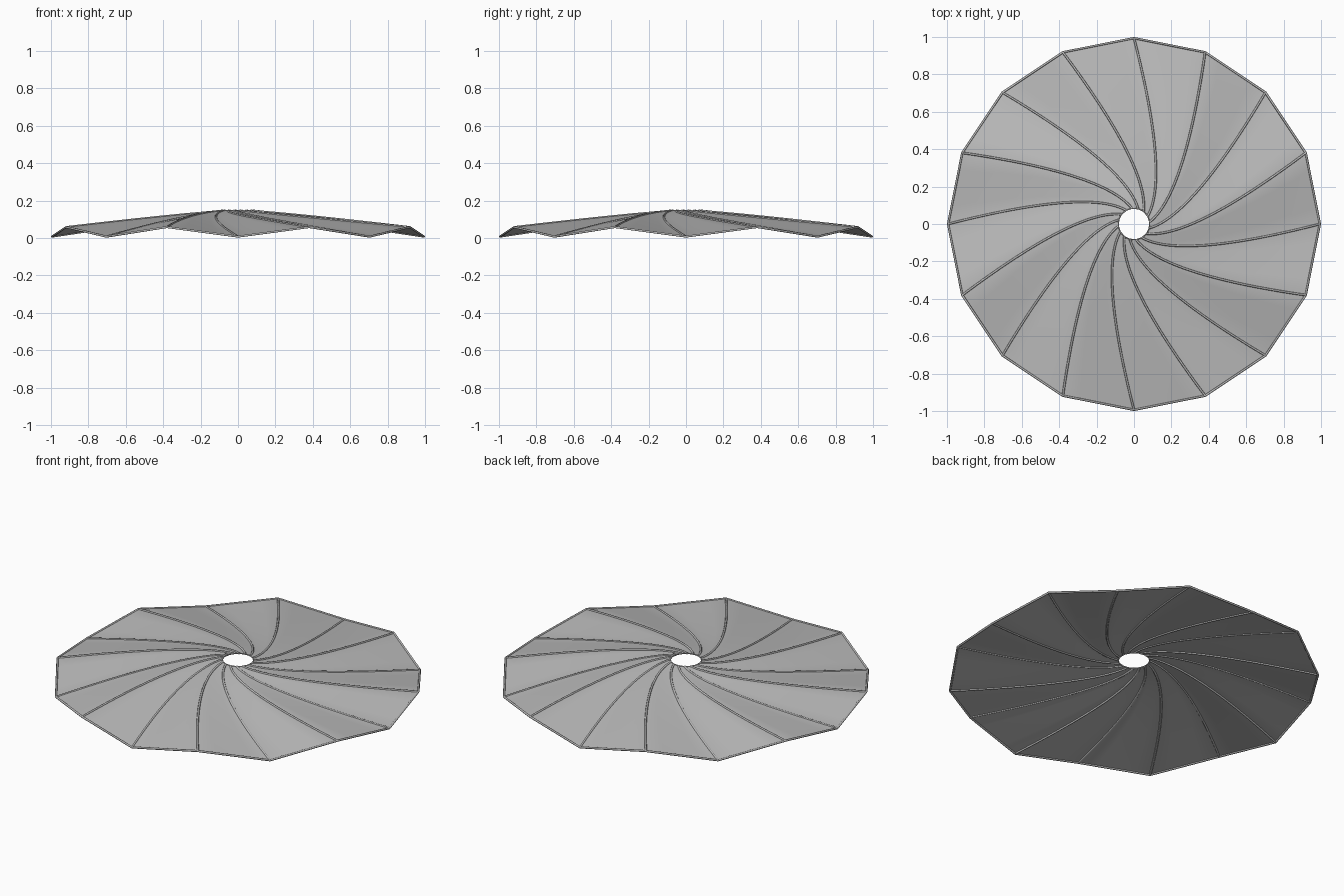
import bpy, bmesh, math
from mathutils import Vector, Matrix

cube = bpy.data.objects.get("Cube")
if cube:
    bpy.data.objects.remove(cube, do_unlink=True)

SIDES, STEPS, COLS = 16, 32, 4
TUBE = 0.006
OUTER = 0.994


def material(name, value):
    mat = bpy.data.materials.new(name)
    mat.use_nodes = True
    colour = (value, value, value, 1)
    mat.diffuse_color = colour
    mat.node_tree.nodes["Principled BSDF"].inputs["Base Color"].default_value = colour
    return mat


grey = material("warm_grey", 0.5)


def rib_point(k, t):
    """Point on spiral rib k, from the rim (t=0) to the hub opening (t=1)."""
    a, b, c = Vector((OUTER, 0, 0)), Vector((0.25, -0.19, 0)), Vector((0.042, -0.073, 0))
    p = a * (1 - t) ** 2 + b * 2 * t * (1 - t) + c * t ** 2
    inner = c.length
    rise = (OUTER - p.length) / (OUTER - inner)
    rim_z = 0.058 if k % 2 else 0.007
    p = Matrix.Rotation(math.tau * k / SIDES, 3, "Z") @ p
    p.z = rim_z + (0.146 - rim_z) * rise
    return p


def add_object(name, data, mat):
    obj = bpy.data.objects.new(name, data)
    bpy.context.collection.objects.link(obj)
    data.materials.append(mat)
    return obj


def tube(name, paths, closed, radius):
    curve = bpy.data.curves.new(name, "CURVE")
    curve.dimensions = "3D"
    curve.bevel_depth = radius
    curve.bevel_resolution = 1
    curve.use_fill_caps = True
    for path in paths:
        spline = curve.splines.new("POLY")
        spline.points.add(len(path) - 1)
        for point, co in zip(spline.points, path):
            point.co = (*co, 1)
        spline.use_cyclic_u = closed
    return add_object(name, curve, grey)


# Pleated canopy: ruled panels spanning neighbouring ribs
bm = bmesh.new()
grid = []
for k in range(SIDES):
    for c in range(COLS):
        grid.append([bm.verts.new(rib_point(k, i / STEPS).lerp(
            rib_point((k + 1) % SIDES, i / STEPS), c / COLS)) for i in range(STEPS + 1)])
for n, row in enumerate(grid):
    following = grid[(n + 1) % len(grid)]
    for i in range(STEPS):
        bm.faces.new((row[i], following[i], following[i + 1], row[i + 1]))
for face in bm.faces:
    face.smooth = True
mesh = bpy.data.meshes.new("canopy")
bm.to_mesh(mesh)
bm.free()
canopy = add_object("canopy", mesh, grey)

# Spiral ribs, outer rim and the ring round the opening
tube("spiral_ribs", [[rib_point(k, i / STEPS) for i in range(STEPS + 1)]
                     for k in range(SIDES)], False, TUBE)
tube("outer_rim", [[rib_point(k, 0) for k in range(SIDES)]], True, TUBE)
tube("hub_ring", [[rib_point(k, 1) for k in range(SIDES)]], True, TUBE / 2)
